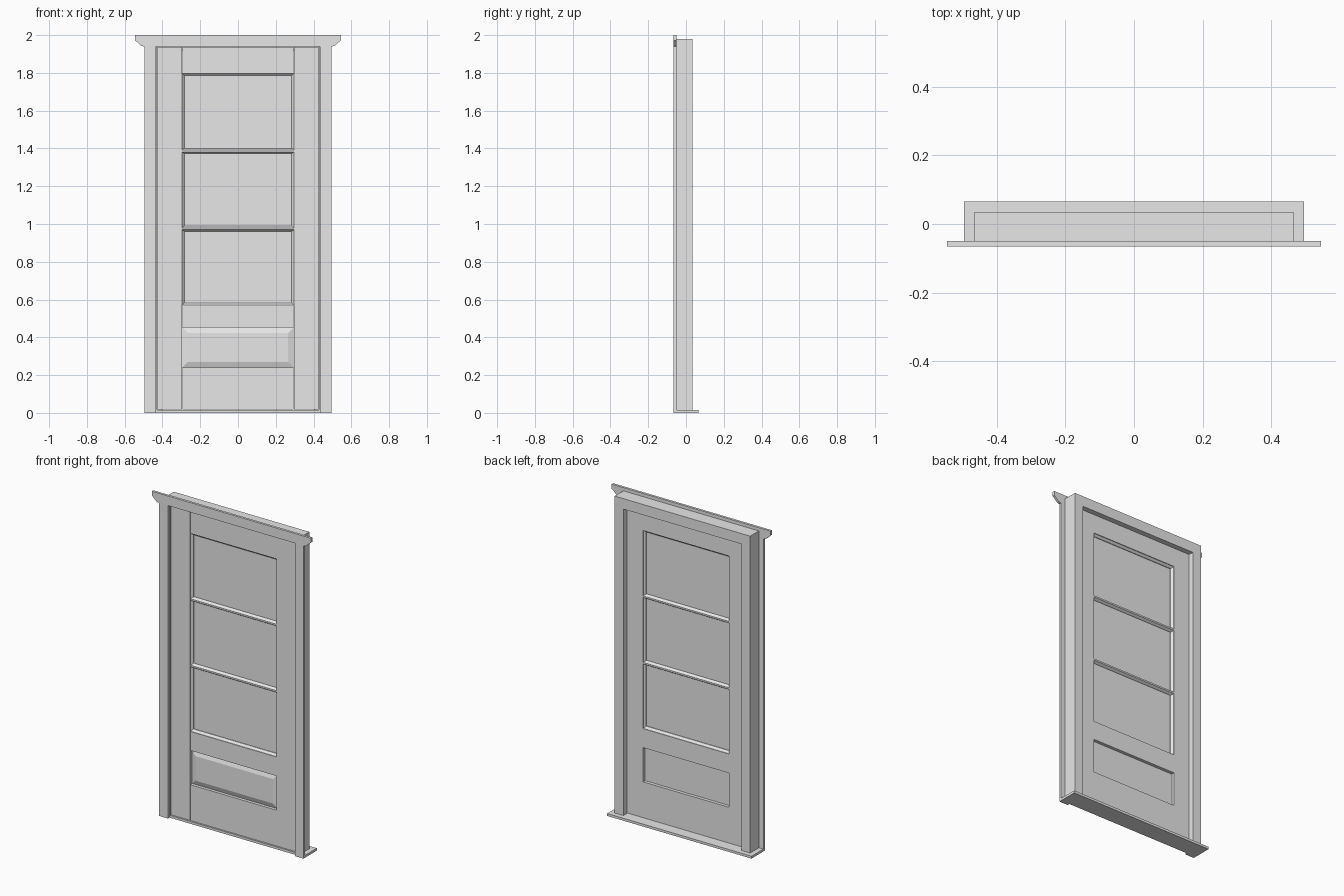
import bpy
import bmesh
from mathutils import Vector

if "Cube" in bpy.data.objects:
    bpy.data.objects.remove(bpy.data.objects["Cube"])

paint = bpy.data.materials.new("plain grey")
paint.use_nodes = True
GREY = (0.8, 0.8, 0.8, 1)
paint.diffuse_color = GREY
paint.node_tree.nodes["Principled BSDF"].inputs["Base Color"].default_value = GREY


def finish(name, bm):
    bmesh.ops.recalc_face_normals(bm, faces=bm.faces)
    mesh = bpy.data.meshes.new(name)
    bm.to_mesh(mesh)
    bm.free()
    mesh.materials.append(paint)
    obj = bpy.data.objects.new(name, mesh)
    bpy.context.collection.objects.link(obj)
    return obj


def prism(name, points, offset):
    """Extrude a closed outline along an offset vector."""
    bm = bmesh.new()
    face = bm.faces.new([bm.verts.new(p) for p in points])
    result = bmesh.ops.extrude_face_region(bm, geom=[face])
    verts = [v for v in result["geom"] if isinstance(v, bmesh.types.BMVert)]
    bmesh.ops.translate(bm, verts=verts, vec=Vector(offset))
    return finish(name, bm)


def box(name, x, y, z):
    outline = [(x[0], y[0], z[0]), (x[1], y[0], z[0]),
               (x[1], y[0], z[1]), (x[0], y[0], z[1])]
    return prism(name, outline, (0, y[1] - y[0], 0))


def bar_x(name, half, profile):
    """Moulding running across the door from a (y, z) profile."""
    return prism(name, [(-half, y, z) for y, z in profile], (2 * half, 0, 0))


def sides(x):
    """Yield the left and right spans of a mirrored pair."""
    yield "left", x
    yield "right", (-x[1], -x[0])


CASING = (-0.065, -0.05)
JAMB = (-0.05, 0.035)
DOOR = (-0.046, 0.0)
STOP = (0.002, 0.035)
FLOOR = 0.015
HEAD = 1.94
STILE = 0.296

# Sill
box("sill", (-0.495, 0.495), (-0.05, 0.065), (0, FLOOR))

# Casing, jambs, stops and door stiles on both sides
for side, x in sides((0.435, 0.495)):
    box(side + "_casing", x, CASING, (0, HEAD))
for side, x in sides((0.43, 0.465)):
    box(side + "_jamb", x, JAMB, (FLOOR, HEAD))
for side, x in sides((0.405, 0.43)):
    box(side + "_stop", x, STOP, (FLOOR, HEAD))
for side, x in sides((STILE, 0.426)):
    box(side + "_stile", x, DOOR, (FLOOR + 0.003, HEAD - 0.004))

# Head of the frame and shaped header board
box("head_jamb", (-0.465, 0.465), JAMB, (HEAD, 1.98))
box("head_stop", (-0.405, 0.405), STOP, (1.915, HEAD))
end = [(0.5, HEAD), (0.515, 1.945), (0.537, 1.966), (0.545, 1.972), (0.545, 2)]
outline = end + [(-x, z) for x, z in reversed(end)]
prism("header_casing", [(x, CASING[0], z) for x, z in outline], (0, 0.015, 0))

# Door rails
for name, z in (("top_rail", (1.798, HEAD - 0.004)),
                ("lock_rail", (0.452, 0.57)),
                ("bottom_rail", (FLOOR + 0.003, 0.24))):
    box(name, (-STILE + 0.001, STILE - 0.001), DOOR, z)

# Glazing sheet
box("glass", (-STILE, STILE), (-0.026, -0.02), (0.57, 1.798))

# Sloped beads around the glazing
BEAD = [(-0.042, 0), (-0.03, 0.012), (-0.016, 0.012), (-0.004, 0)]
bar_x("top_bead", STILE, [(y, 1.798 - d) for y, d in BEAD])
bar_x("bottom_bead", STILE, [(y, 0.57 + d) for y, d in BEAD])
for side, s in (("left", 1), ("right", -1)):
    prism(side + "_bead", [(s * (STILE - d), y, 0.57) for y, d in BEAD],
          (0, 0, 1.228))

# Glazing bars dividing the three panes
MUNTIN = [(-0.044, -0.005), (-0.03, -0.014), (-0.016, -0.014), (-0.002, -0.005)]
MUNTIN += [(y, -z) for y, z in reversed(MUNTIN)]
for i, height in enumerate((0.975, 1.387)):
    bar_x(f"glazing_bar_{i + 1}", STILE, [(y, height + z) for y, z in MUNTIN])

# Raised lower panel with bevelled margins
bm = bmesh.new()
rings = []
for y, inset in ((-0.02, 0), (-0.027, 0), (-0.038, 0.03)):
    w, low, high = STILE - inset, 0.24 + inset, 0.452 - inset
    rings.append([bm.verts.new(p) for p in
                  ((-w, y, low), (w, y, low), (w, y, high), (-w, y, high))])
for a, b in zip(rings, rings[1:]):
    for i in range(4):
        j = (i + 1) % 4
        bm.faces.new((a[i], a[j], b[j], b[i]))
bm.faces.new(rings[0])
bm.faces.new(rings[-1])
finish("raised_panel", bm)
